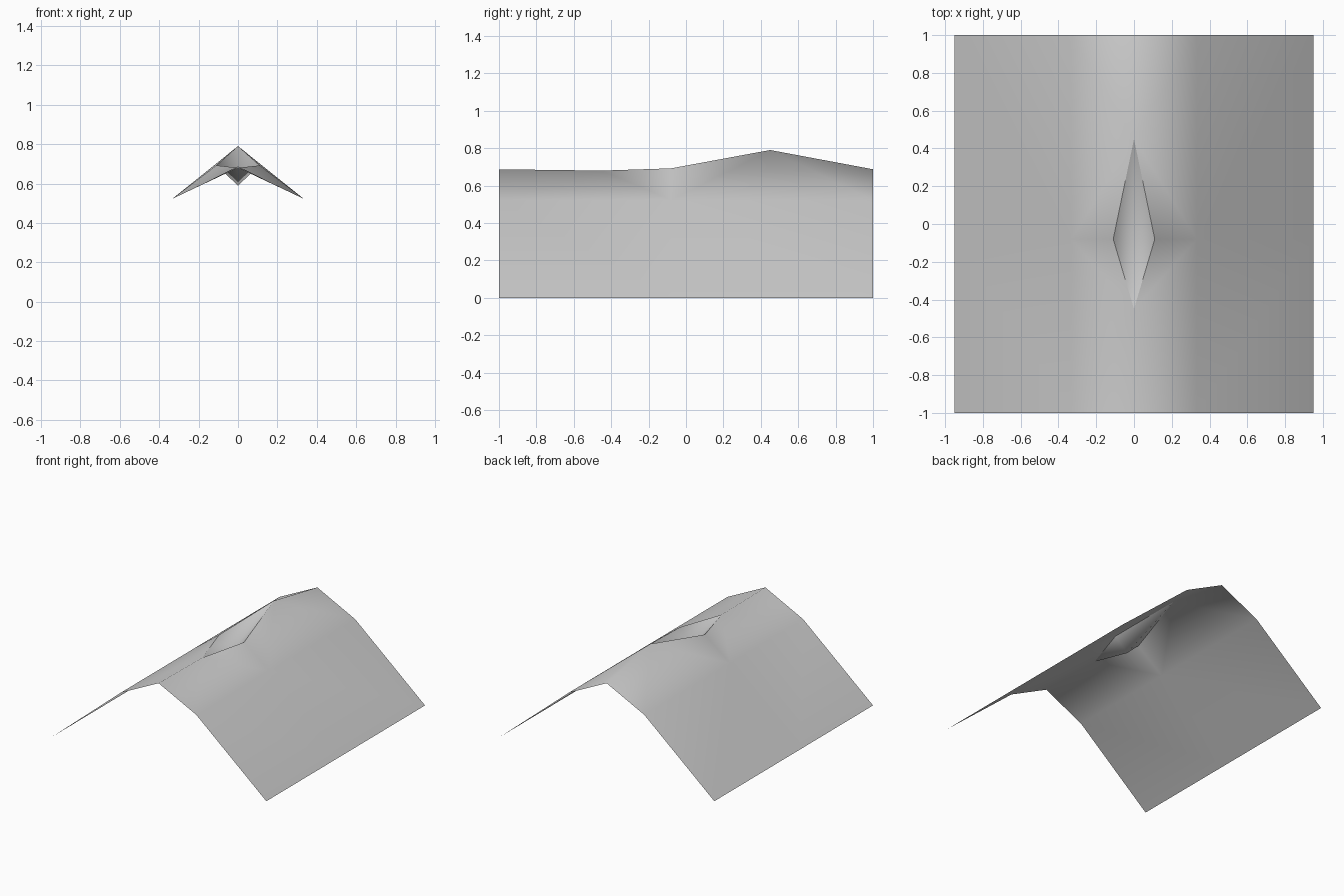
import bpy, bmesh

cube = bpy.data.objects.get("Cube")
if cube:
    bpy.data.objects.remove(cube, do_unlink=True)

# Plain grey material
grey = bpy.data.materials.new("plain grey")
grey.use_nodes = True
colour = (0.6, 0.6, 0.6, 1)
grey.diffuse_color = colour
grey.node_tree.nodes["Principled BSDF"].inputs["Base Color"].default_value = colour

# Points of the folded sheet: ridge, dimple, shoulder fold and lower edge
MID = -0.08
points = {
    "ridge_front": (0, -1, 0.687), "dip": (0, -0.45, 0.68),
    "peak": (0, 0.45, 0.79), "ridge_back": (0, 1, 0.687),
    "pit": (0, MID, 0.59), "rim": (0.11, MID, 0.692),
    "fold_front": (0.333, -1, 0.523), "fold_mid": (0.333, MID, 0.523),
    "fold_back": (0.333, 1, 0.523),
    "hem_front": (0.95, -1, 0), "hem_mid": (0.95, MID, 0), "hem_back": (0.95, 1, 0),
}
# Faces of the +x half
faces = [
    ("ridge_front", "fold_front", "dip"),
    ("dip", "fold_front", "fold_mid"),
    ("dip", "fold_mid", "rim"),
    ("rim", "fold_mid", "peak"),
    ("peak", "fold_mid", "fold_back"),
    ("peak", "fold_back", "ridge_back"),
    ("fold_front", "hem_front", "hem_mid", "fold_mid"),
    ("fold_mid", "hem_mid", "hem_back", "fold_back"),
    # sunken diamond in the ridge
    ("dip", "rim", "pit"),
    ("pit", "rim", "peak"),
]

bm = bmesh.new()
verts = {name: bm.verts.new(co) for name, co in points.items()}
for names in faces:
    bm.faces.new([verts[n] for n in names]).smooth = True

# Crisp rim round the sunken diamond
for end in ("dip", "peak"):
    bm.edges.get((verts["rim"], verts[end])).smooth = False

# Mirror to the -x half, sharing the ridge points
half = bm.verts[:] + bm.edges[:] + bm.faces[:]
bmesh.ops.mirror(bm, geom=half, axis='X', merge_dist=0.001)
bmesh.ops.remove_doubles(bm, verts=bm.verts[:], dist=0.0005)
bmesh.ops.recalc_face_normals(bm, faces=bm.faces[:])
bm.normal_update()
if sum(f.normal.z * f.calc_area() for f in bm.faces) < 0:
    bmesh.ops.reverse_faces(bm, faces=bm.faces[:])

mesh = bpy.data.meshes.new("folded_roof_sheet")
bm.to_mesh(mesh)
bm.free()
mesh.materials.append(grey)
roof = bpy.data.objects.new("folded_roof_sheet", mesh)
bpy.context.collection.objects.link(roof)
